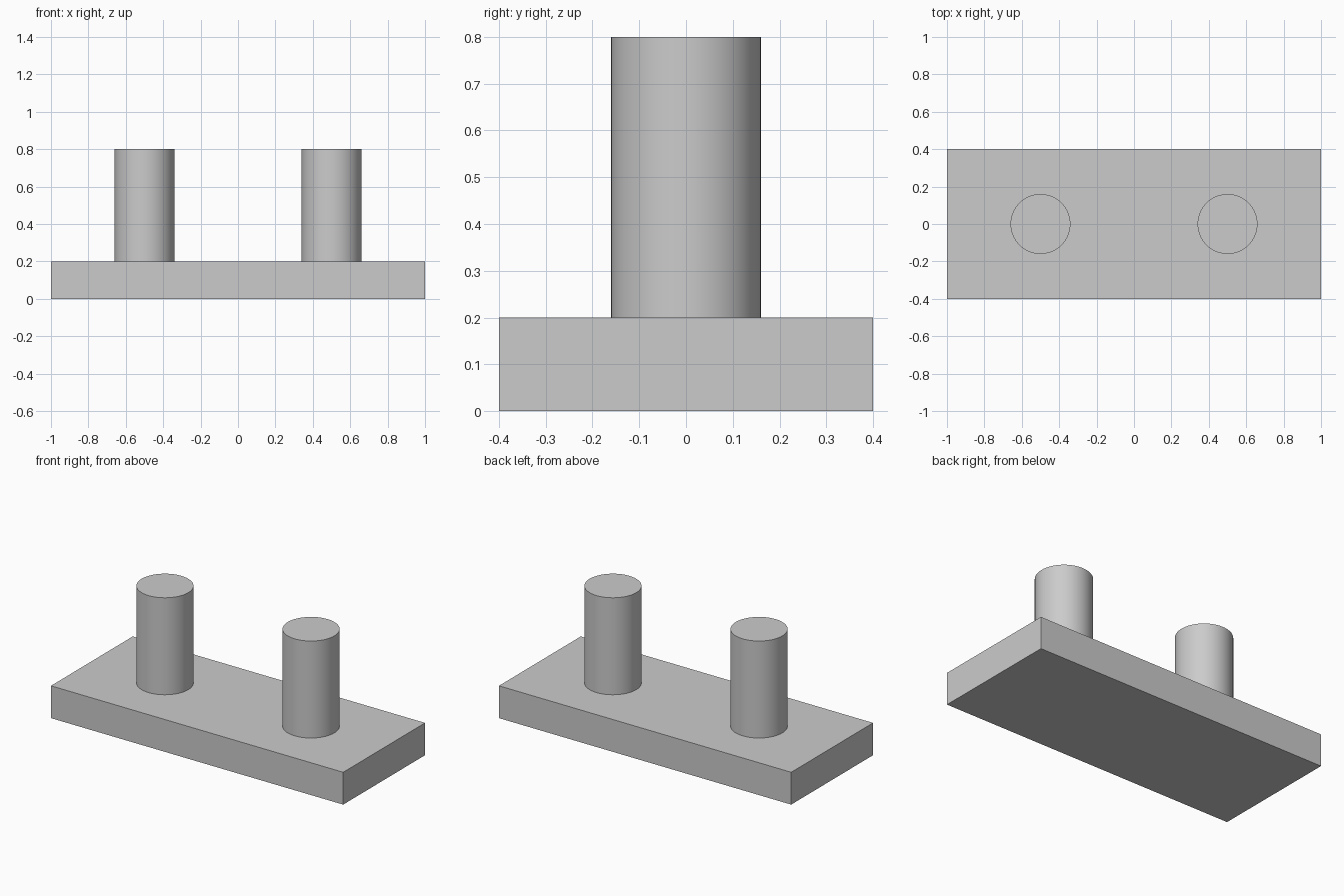
import bpy

# Remove the default cube
cube = bpy.data.objects.get("Cube")
if cube:
    bpy.data.objects.remove(cube, do_unlink=True)

# Single grey colour
GREY = (0.6, 0.6, 0.6, 1.0)
grey = bpy.data.materials.new("plain grey")
grey.use_nodes = True
grey.diffuse_color = GREY
grey.node_tree.nodes["Principled BSDF"].inputs["Base Color"].default_value = GREY

BASE_HEIGHT = 0.2
PEG_HEIGHT = 0.6
PEG_RADIUS = 0.16


def finish(name):
    """Name the active object and give it the grey material."""
    obj = bpy.context.object
    obj.name = name
    obj.data.name = name
    obj.data.materials.append(grey)
    return obj


# Rectangular base plate
bpy.ops.mesh.primitive_cube_add(size=1, location=(0, 0, BASE_HEIGHT / 2))
bpy.context.object.scale = (2, 0.8, BASE_HEIGHT)
bpy.ops.object.transform_apply(location=False, rotation=False, scale=True)
finish("base_plate")

# Two round pegs standing on the plate
for side, x in (("left", 0.5), ("right", -0.5)):
    bpy.ops.mesh.primitive_cylinder_add(
        vertices=64, radius=PEG_RADIUS, depth=PEG_HEIGHT,
        location=(x, 0, BASE_HEIGHT + PEG_HEIGHT / 2))
    finish(side + "_peg")
    bpy.ops.object.shade_smooth_by_angle()
